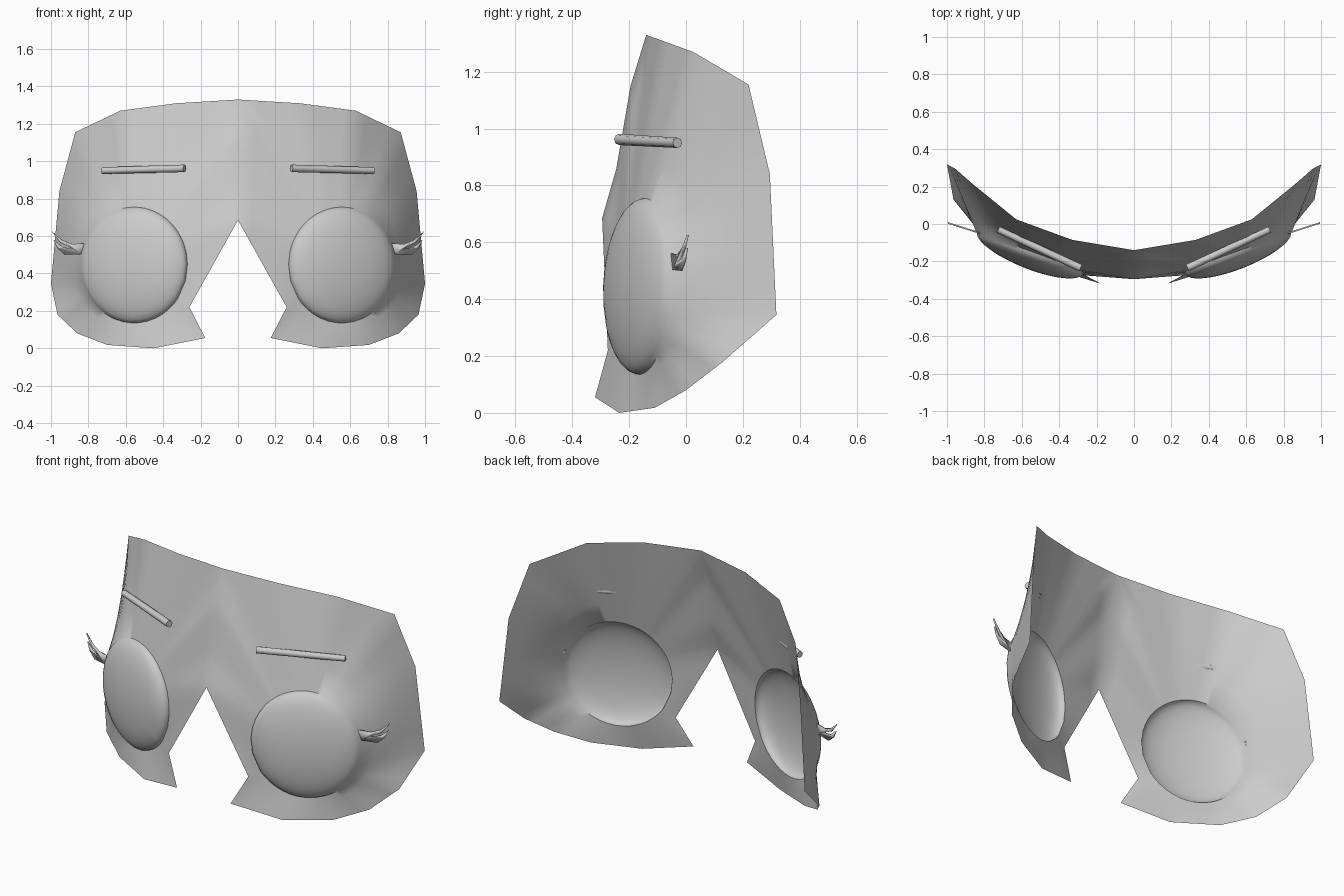
import bpy, bmesh, math
from mathutils import Vector

if "Cube" in bpy.data.objects:
    bpy.data.objects.remove(bpy.data.objects["Cube"])

EYE_X, EYE_Z, RX, RZ = 0.555, 0.445, 0.285, 0.31

# Right half of the mask border (x, y, z), going round the eye
BORDER = [(0, -.14, 1.33), (.33, -.085, 1.31), (.63, .025, 1.27), (.87, .22, 1.155),
          (.955, .295, .84), (1, .318, .345), (.965, .13, .18), (.86, 0, .08),
          (.70, -.11, .018), (.45, -.235, 0), (.175, -.32, .055), (.26, -.275, .22),
          (0, -.295, .685), (0, -.245, .86), (0, -.195, 1.15)]


def socket(angle, r):
    """Point on the eye bulge at a given angle and radius fraction."""
    x = EYE_X + RX * r * math.cos(angle)
    z = EYE_Z + RZ * r * math.sin(angle)
    base = -.155 + .36 * (x - EYE_X) + .01 * r * math.sin(angle)
    return Vector((x, base - .09 * math.sqrt(max(0, 1 - r * r)), z))


def finish(name, bm, thickness=0):
    bmesh.ops.recalc_face_normals(bm, faces=bm.faces)
    me = bpy.data.meshes.new(name)
    bm.to_mesh(me)
    bm.free()
    ob = bpy.data.objects.new(name, me)
    bpy.context.collection.objects.link(ob)
    if thickness:
        m = ob.modifiers.new("thickness", 'SOLIDIFY')
        m.thickness, m.offset = thickness, 0
    m = ob.modifiers.new("mirror", 'MIRROR')
    m.use_clip = True
    m.merge_threshold = .0005
    bpy.context.view_layer.objects.active = ob
    ob.select_set(True)
    bpy.ops.object.shade_smooth_by_angle(angle=math.radians(50))
    ob.select_set(False)
    return ob


# Mask shell: border lofted to the eye rim, then a domed eye bulge
border = []
for a, b in zip(BORDER, BORDER[1:] + BORDER[:1]):
    a, b = Vector(a), Vector(b)
    border += [a.lerp(b, k / 4) for k in range(4)]
angles = [math.atan2((p.z - EYE_Z) / RZ, (p.x - EYE_X) / RX) for p in border]
bm = bmesh.new()
rings = []
for t in (0, .25, .5, .75, 1):
    rings.append([bm.verts.new(p.lerp(socket(a, 1), t)) for p, a in zip(border, angles)])
for k in range(1, 9):
    r = math.cos(k / 9 * math.pi / 2)
    rings.append([bm.verts.new(socket(a, r)) for a in angles])
n = len(border)
for outer, inner in zip(rings, rings[1:]):
    for i in range(n):
        j = (i + 1) % n
        bm.faces.new((outer[i], outer[j], inner[j], inner[i]))
tip = bm.verts.new(socket(0, 0))
for i in range(n):
    bm.faces.new((rings[-1][i], rings[-1][(i + 1) % n], tip))
finish("mask_shell", bm)

# Eyebrow bars
start, end = Vector((.285, -.235, .962)), Vector((.725, -.03, .95))
axis = end - start
bm = bmesh.new()
bmesh.ops.create_cone(bm, cap_ends=True, segments=8, radius1=.02, radius2=.018, depth=axis.length)
turn = axis.to_track_quat('Z', 'Y').to_matrix().to_4x4()
turn.translation = (start + end) / 2
bm.transform(turn)
finish("eyebrow", bm)

# Two-pronged lashes at the outer eye corners
LASH = [(.822, .56), (.84, .503), (.925, .5), (.965, .535), (.985, .58), (.94, .542),
        (.88, .53), (.95, .565), (.995, .625), (.94, .578), (.89, .558)]
bm = bmesh.new()
bm.faces.new([bm.verts.new((x, -.05 + .32 * (x - .82), z)) for x, z in LASH])
finish("eyelash", bm, .008)
